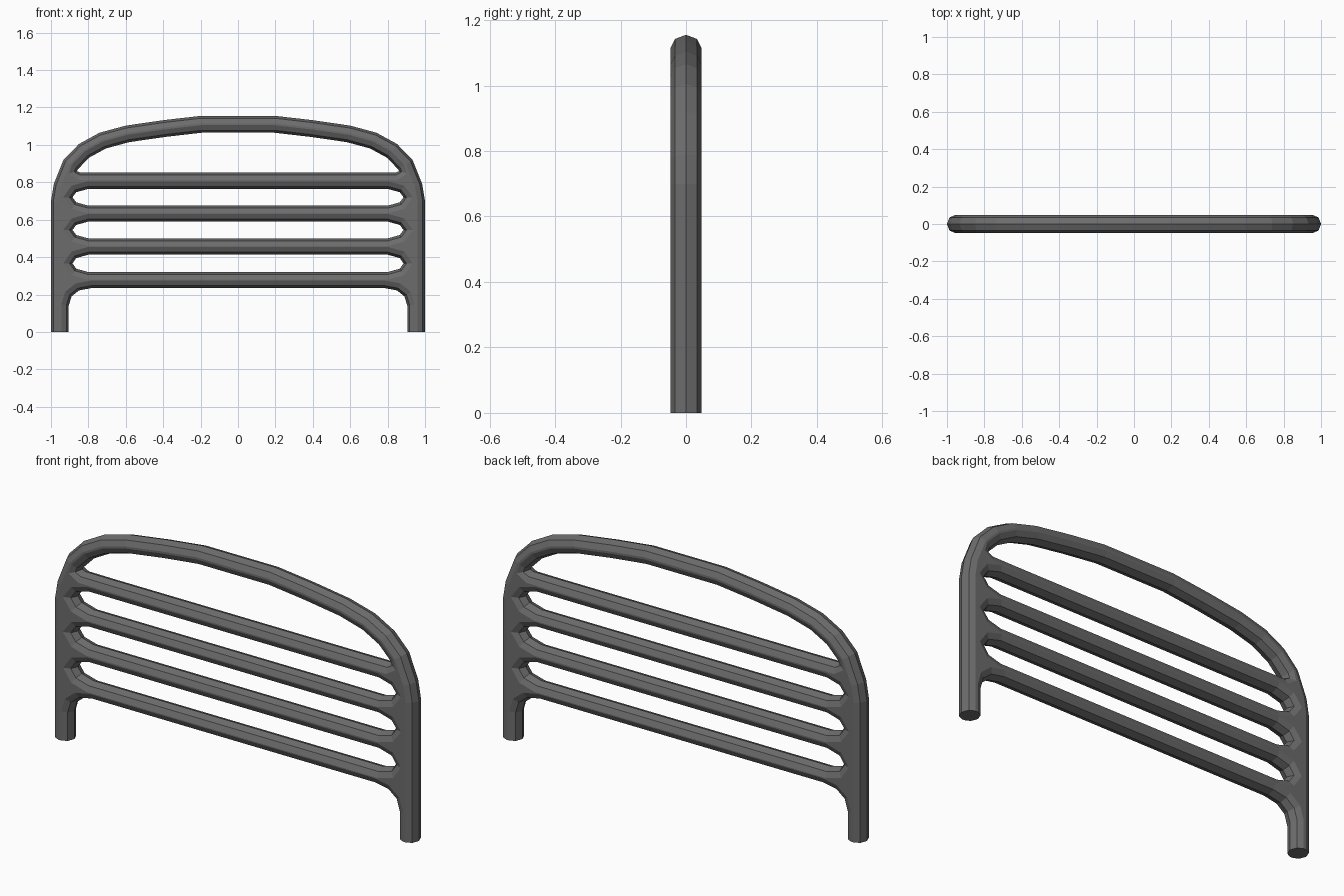
import bpy
import bmesh
from mathutils import Vector

cube = bpy.data.objects.get("Cube")
if cube:
    bpy.data.objects.remove(cube, do_unlink=True)

metal = bpy.data.materials.new("dark grey metal")
metal.use_nodes = True
grey = (0.15, 0.15, 0.15, 1)
metal.diffuse_color = grey
metal.node_tree.nodes["Principled BSDF"].inputs["Base Color"].default_value = grey

# Rounded bar section: (inset from the outline, depth), front to back
SECTION = [(0.04, -0.047), (0.013, -0.034), (0, 0), (0.013, 0.034), (0.04, 0.047)]
BAR = 0.09


def mirrored(half):
    """Close a right-hand half outline with its mirror image."""
    return half + [(-x, z) for x, z in reversed(half)]


def offset(loop, distance):
    """Move an outline to its left, with limited mitres."""
    result = []
    for i, point in enumerate(loop):
        p = Vector(point)
        a = (p - Vector(loop[i - 1])).normalized()
        b = (Vector(loop[(i + 1) % len(loop)]) - p).normalized()
        normal = Vector((-a.y - b.y, a.x + b.x)).normalized()
        cosine = normal.dot(Vector((-a.y, a.x)))
        # right-angled and gentle corners keep full mitres, sharp ones are clipped
        stretch = 1 / cosine if cosine > 0.7 else 1.1
        result.append(tuple(p + normal * distance * stretch))
    return result


# Outer outline: lower rail, leg, post and arch; legs run below the floor cut
leg = [(0.78, 0.235), (0.85, 0.222), (0.89, 0.19), (0.905, 0.14),
       (0.905, -0.1), (1, -0.1), (1, 0.7)]
arch = [(0.985, 0.79), (0.933, 0.92), (0.85, 1.005), (0.74, 1.065),
        (0.6, 1.103), (0.4, 1.132), (0.2, 1.155)]
outer = mirrored(leg + arch)

# Opening under the arch follows the arch at one bar width
inner_arch = offset(outer, BAR)[len(leg) + 1:len(leg) + len(arch)]
loops = [outer, mirrored(inner_arch[::-1] + [(0.862, 0.86), (0.845, 0.853), (0.7, 0.852)])]

# Three round-ended slots between the rails
for low, high in [(0.675, 0.765), (0.5, 0.59), (0.32, 0.413)]:
    loops.append(mirrored([(0.8, high), (0.865, high - 0.018), (0.885, (low + high) / 2),
                           (0.865, low + 0.018), (0.8, low)]))

bm = bmesh.new()
caps = {0: [], len(SECTION) - 1: []}
for loop in loops:
    rings = [[bm.verts.new((x, y, z)) for x, z in offset(loop, inset)]
             for inset, y in SECTION]
    n = len(loop)
    for r, s in zip(rings, rings[1:]):
        for i in range(n):
            j = (i + 1) % n
            bm.faces.new((r[i], r[j], s[j], s[i]))
    for k in caps:
        caps[k] += [bm.edges.get((rings[k][i], rings[k][(i + 1) % n])) for i in range(n)]

# Front and back faces
for k, edges in caps.items():
    bmesh.ops.triangle_fill(bm, edges=edges, use_beauty=True,
                            normal=(0, -1 if k == 0 else 1, 0))

# Flat leg ends on the floor
bmesh.ops.bisect_plane(bm, geom=bm.verts[:] + bm.edges[:] + bm.faces[:],
                       plane_co=(0, 0, 0), plane_no=(0, 0, 1), clear_inner=True)
bmesh.ops.holes_fill(bm, edges=[e for e in bm.edges if e.is_boundary], sides=0)
bmesh.ops.recalc_face_normals(bm, faces=bm.faces[:])

mesh = bpy.data.meshes.new("slatted_end_frame")
bm.to_mesh(mesh)
bm.free()
mesh.materials.append(metal)
frame = bpy.data.objects.new("slatted_end_frame", mesh)
bpy.context.collection.objects.link(frame)
